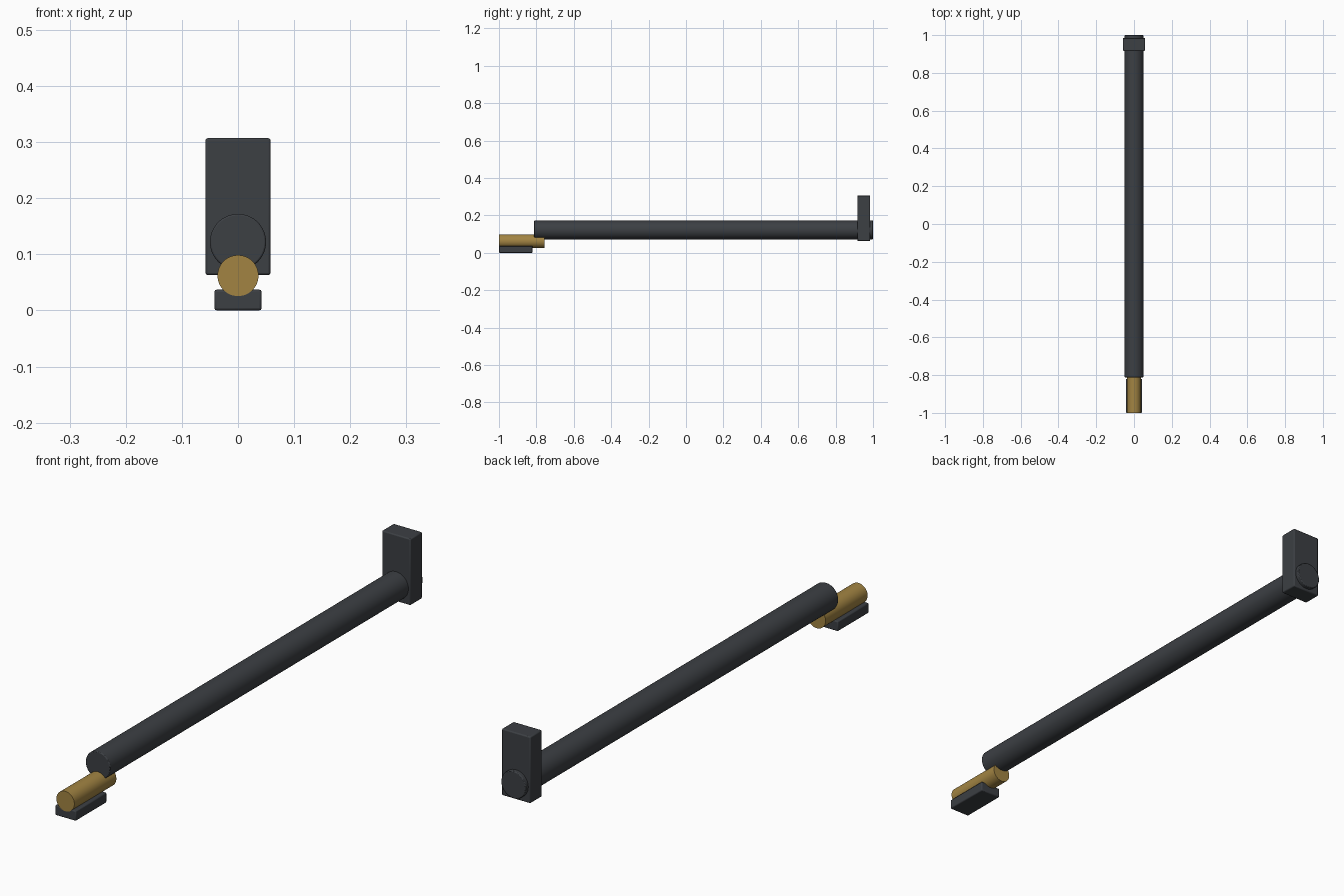
import bpy
from math import radians

if "Cube" in bpy.data.objects:
    bpy.data.objects.remove(bpy.data.objects["Cube"])


def material(name, color):
    m = bpy.data.materials.new(name)
    m.diffuse_color = color
    m.use_nodes = True
    m.node_tree.nodes["Principled BSDF"].inputs["Base Color"].default_value = m.diffuse_color
    return m


dark = material("dark_metal", (0.045, 0.05, 0.057, 1))
brass = material("brass", (0.36, 0.23, 0.055, 1))


def finish(ob, name, mat, bevel):
    ob.name = name
    ob.data.materials.append(mat)
    bpy.ops.object.transform_apply(location=False, rotation=True, scale=True)
    if bevel:
        mod = ob.modifiers.new("soft_edges", 'BEVEL')
        mod.width = bevel
        mod.segments = 2
        mod.limit_method = 'ANGLE'
        mod.angle_limit = radians(40)
    bpy.ops.object.shade_smooth_by_angle(angle=radians(30))


def rod(name, mat, radius, y0, y1, z, bevel=0):
    bpy.ops.mesh.primitive_cylinder_add(vertices=64, radius=radius, depth=y1 - y0,
                                        location=(0, (y0 + y1) / 2, z),
                                        rotation=(radians(90), 0, 0))
    finish(bpy.context.object, name, mat, bevel)


def block(name, mat, width, y0, y1, z0, z1, bevel):
    bpy.ops.mesh.primitive_cube_add(size=1, location=(0, (y0 + y1) / 2, (z0 + z1) / 2))
    ob = bpy.context.object
    ob.scale = (width, y1 - y0, z1 - z0)
    finish(ob, name, mat, bevel)


# Long tube
rod("main_tube", dark, 0.05, -0.812, 1.0, 0.122, 0.003)
# Brass rod under the front end
rod("brass_rod", brass, 0.0365, -1.0, -0.757, 0.062)
# Foot under the brass rod
block("front_foot", dark, 0.084, -1.0, -0.82, 0.0, 0.037, 0.004)
# Upright plate at the rear end
block("rear_plate", dark, 0.116, 0.916, 0.985, 0.063, 0.307, 0.004)
